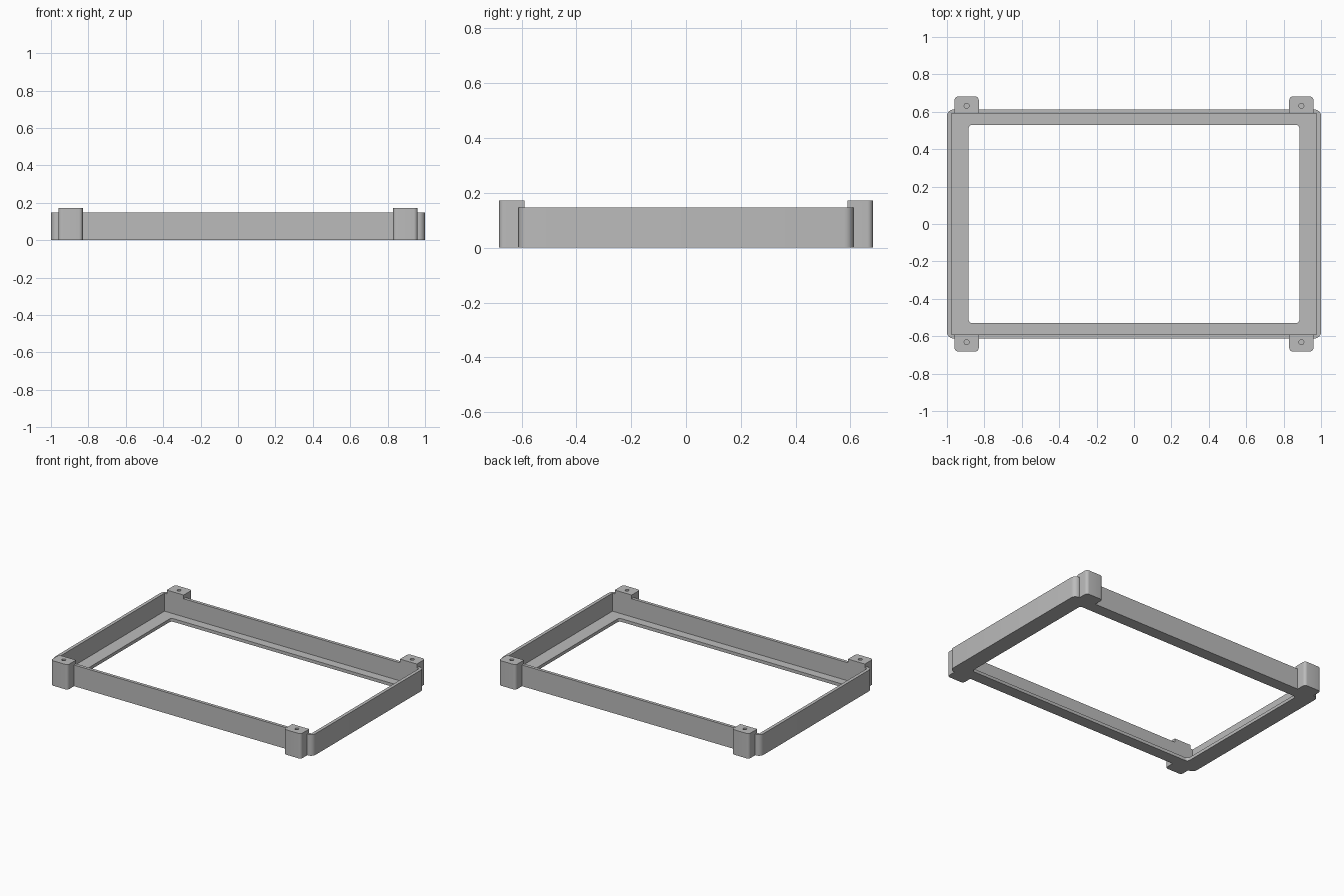
import bpy, bmesh, math

cube = bpy.data.objects.get("Cube")
if cube:
    bpy.data.objects.remove(cube, do_unlink=True)

grey = bpy.data.materials.new("plain grey")
grey.use_nodes = True
colour = (0.5, 0.5, 0.5, 1)
grey.diffuse_color = colour
grey.node_tree.nodes["Principled BSDF"].inputs["Base Color"].default_value = colour


def rounded_rect(x0, x1, y0, y1, radii, steps=6):
    """Counter-clockwise outline; radii start at the +x +y corner."""
    points = []
    corners = [(x1, y1, -1, -1), (x0, y1, 1, -1), (x0, y0, 1, 1), (x1, y0, -1, 1)]
    for i, (x, y, sx, sy) in enumerate(corners):
        r = radii[i]
        if r == 0:
            points.append((x, y))
            continue
        for k in range(steps + 1):
            a = math.pi / 2 * (i + k / steps)
            points.append((x + sx * r + r * math.cos(a), y + sy * r + r * math.sin(a)))
    return points


def prism(name, outline, z0, z1):
    bm = bmesh.new()
    base = bm.faces.new([bm.verts.new((x, y, z0)) for x, y in outline])
    top = bmesh.ops.extrude_face_region(bm, geom=[base])["geom"]
    bmesh.ops.translate(bm, vec=(0, 0, z1 - z0),
                        verts=[v for v in top if isinstance(v, bmesh.types.BMVert)])
    bmesh.ops.recalc_face_normals(bm, faces=bm.faces)
    mesh = bpy.data.meshes.new(name)
    bm.to_mesh(mesh)
    bm.free()
    mesh.materials.append(grey)
    obj = bpy.data.objects.new(name, mesh)
    bpy.context.collection.objects.link(obj)
    return obj


def boolean(obj, other, operation):
    mod = obj.modifiers.new(operation.lower(), "BOOLEAN")
    mod.operation = operation
    mod.solver = "EXACT"
    mod.object = other
    bpy.context.view_layer.objects.active = obj
    bpy.ops.object.modifier_apply(modifier=mod.name)
    bpy.data.objects.remove(other, do_unlink=True)


# Tray frame: outer walls, square-cornered recess, rounded opening in the floor
frame = prism("frame", rounded_rect(-1, 1, -0.612, 0.612, [0.035] * 4), 0, 0.147)
recess = rounded_rect(-0.977, 0.977, -0.59, 0.59, [0] * 4)
boolean(frame, prism("recess_cutter", recess, 0.022, 0.3), "DIFFERENCE")
opening = rounded_rect(-0.885, 0.885, -0.53, 0.53, [0.02] * 4)
boolean(frame, prism("opening_cutter", opening, -0.1, 0.3), "DIFFERENCE")

# Four mounting lugs with blind screw holes
for sx in (-1, 1):
    for sy in (-1, 1):
        x, y_in, y_out = 0.895 * sx, 0.59 * sy, 0.682 * sy
        radii = [0.02, 0.02, 0, 0] if sy > 0 else [0, 0, 0.02, 0.02]
        outline = rounded_rect(x - 0.065, x + 0.065, min(y_in, y_out), max(y_in, y_out), radii)
        lug = prism("lug", outline, 0, 0.173)
        hole = rounded_rect(x - 0.013, x + 0.013, 0.632 * sy - 0.013, 0.632 * sy + 0.013,
                            [0.0129] * 4, 5)
        boolean(lug, prism("hole_cutter", hole, 0.06, 0.3), "DIFFERENCE")
        boolean(frame, lug, "UNION")

bpy.ops.object.select_all(action="DESELECT")
frame.select_set(True)
bpy.context.view_layer.objects.active = frame
bpy.ops.object.shade_smooth_by_angle(angle=math.radians(30))
